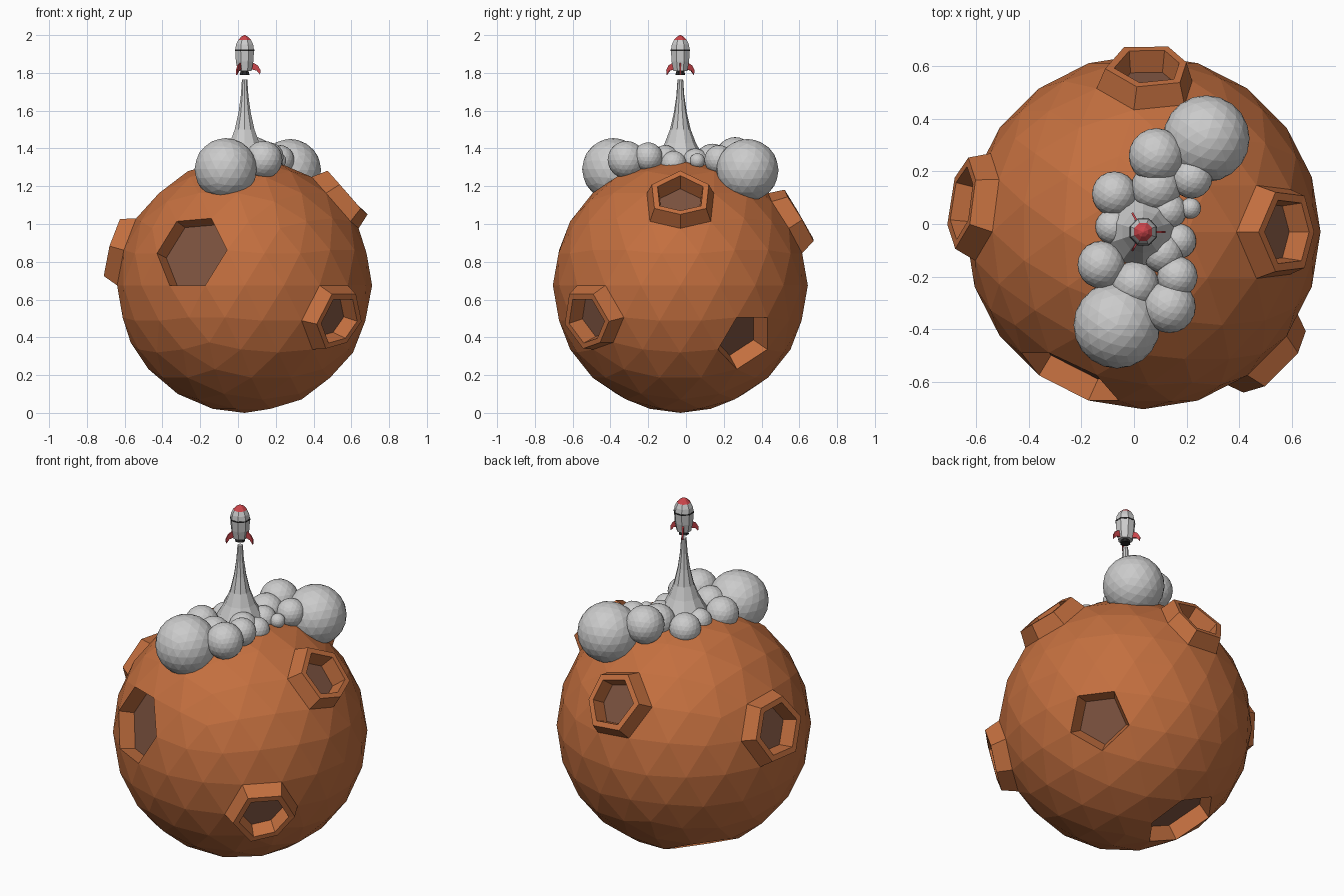
import bpy, bmesh, math
from mathutils import Vector, Matrix

if "Cube" in bpy.data.objects:
    bpy.data.objects.remove(bpy.data.objects["Cube"])

CX, CY, R = 0.035, -0.03, 0.675


def material(name, rgb):
    m = bpy.data.materials.new(name)
    m.diffuse_color = (*rgb, 1)
    m.use_nodes = True
    m.node_tree.nodes["Principled BSDF"].inputs["Base Color"].default_value = m.diffuse_color
    return m


SOIL = material("soil", (0.55, 0.16, 0.05))
FLOOR = material("crater_floor", (0.20, 0.085, 0.05))
RED = material("red", (0.60, 0.06, 0.07))
DARK = material("dark", (0.02, 0.02, 0.02))


def finish(bm, name, loc, *mats):
    me = bpy.data.meshes.new(name)
    bmesh.ops.recalc_face_normals(bm, faces=bm.faces)
    bm.to_mesh(me)
    bm.free()
    for m in mats:
        me.materials.append(m)
    ob = bpy.data.objects.new(name, me)
    ob.location = loc
    bpy.context.collection.objects.link(ob)
    return ob


def lathe(name, profile, sides, *mats):
    """Closed turned shape from (radius, z) points, bottom to top."""
    bm = bmesh.new()
    rings = []
    for r, z in profile:
        rings.append([bm.verts.new((r * math.cos(2 * math.pi * (i + 0.5) / sides),
                                    r * math.sin(2 * math.pi * (i + 0.5) / sides), z))
                      for i in range(sides)])
    for a, b in zip(rings, rings[1:]):
        for i in range(sides):
            j = (i + 1) % sides
            bm.faces.new((a[i], a[j], b[j], b[i]))
    bm.faces.new(rings[0][::-1])
    bm.faces.new(rings[-1])
    return finish(bm, name, (CX, CY, 0), *mats)


def step(bm, face, scale, lift, axis):
    """Extrude one face along an axis and scale it about its centre."""
    face = bmesh.ops.extrude_discrete_faces(bm, faces=[face])["faces"][0]
    c = face.calc_center_median()
    for v in face.verts:
        v.co = c + (v.co - c) * scale + axis * lift
    return face


# Planet: craters are cut where a vertex is dissolved into a hexagon or pentagon
bm = bmesh.new()
bmesh.ops.create_icosphere(bm, subdivisions=3, radius=R)
craters = [  # direction, raised rim, floor scale
    ((-0.41, -0.87, 0.25), False, 0.95),
    ((0.70, -0.66, -0.25), True, 0.9),
    ((0.74, 0.00, 0.67), True, 0.9),
    ((0.72, 0.53, -0.45), False, 0.78),
    ((-0.95, 0.16, 0.26), True, 0.9),
    ((0.00, 0.83, 0.55), True, 0.9),
    ((-0.36, 0.26, -0.90), False, 0.95),
]
picked = [(min(bm.verts, key=lambda v: (v.co.normalized() - Vector(d).normalized()).length),
           rim, s) for d, rim, s in craters]
for v, rim, s in picked:
    axis = v.co.normalized()
    ring = {e.other_vert(v) for e in v.link_edges}
    bmesh.ops.dissolve_verts(bm, verts=[v])
    face = next(f for f in bm.faces if set(f.verts) == ring)
    if rim:
        face = step(bm, face, 0.85, 0.085, axis)
        face = step(bm, face, 0.80, 0.0, axis)
    face = step(bm, face, s, -0.09, axis)
    face.material_index = 1
finish(bm, "planet", (CX, CY, R), SOIL, FLOOR)

# Smoke cloud balls: x, y, z, radius
puffs = [
    (0.275, 0.325, 1.285, 0.165), (-0.065, -0.385, 1.29, 0.165),
    (0.085, 0.26, 1.355, 0.105), (0.085, 0.14, 1.33, 0.095),
    (0.22, 0.175, 1.34, 0.078), (-0.075, 0.115, 1.32, 0.085),
    (0.13, 0.05, 1.33, 0.07), (0.215, 0.06, 1.335, 0.04),
    (-0.08, -0.01, 1.32, 0.067), (-0.125, -0.155, 1.32, 0.09),
    (0.17, -0.065, 1.32, 0.067), (0.11, -0.11, 1.34, 0.077),
    (0.165, -0.20, 1.355, 0.077), (0.135, -0.315, 1.34, 0.10),
    (0.005, -0.23, 1.32, 0.09),
]
for i, (x, y, z, r) in enumerate(puffs):
    bm = bmesh.new()
    bmesh.ops.create_icosphere(bm, subdivisions=3, radius=r)
    finish(bm, f"smoke_puff_{i + 1}", (x, y, z))

# Exhaust trail flaring down into the cloud
lathe("exhaust_trail", [(0.15, 1.31), (0.115, 1.37), (0.082, 1.43), (0.055, 1.50),
                        (0.034, 1.59), (0.021, 1.68), (0.015, 1.765)], 10)

# Rocket
lathe("rocket_body", [(0.040, 1.81), (0.050, 1.86), (0.054, 1.92), (0.049, 1.95),
                      (0.037, 1.974)], 8)
lathe("rocket_band", [(0.0555, 1.917), (0.0555, 1.924)], 8, DARK)
lathe("rocket_nose", [(0.037, 1.974), (0.020, 1.991), (0.003, 2.0)], 8, RED)
lathe("rocket_nozzle", [(0.028, 1.79), (0.022, 1.812)], 8, DARK)

# Three swept fins
outline = [(0.042, 1.855), (0.070, 1.840), (0.084, 1.815), (0.082, 1.79),
           (0.064, 1.812), (0.038, 1.818)]
for k in range(3):
    bm = bmesh.new()
    f = bm.faces.new([bm.verts.new((x, -0.004, z)) for x, z in outline])
    ext = bmesh.ops.extrude_face_region(bm, geom=[f], use_keep_orig=True)["geom"]
    bmesh.ops.translate(bm, vec=(0, 0.008, 0),
                        verts=[g for g in ext if isinstance(g, bmesh.types.BMVert)])
    bmesh.ops.rotate(bm, verts=bm.verts, cent=(0, 0, 0),
                     matrix=Matrix.Rotation(math.radians(120 * k), 3, 'Z'))
    finish(bm, f"rocket_fin_{k + 1}", (CX, CY, 0), RED)
